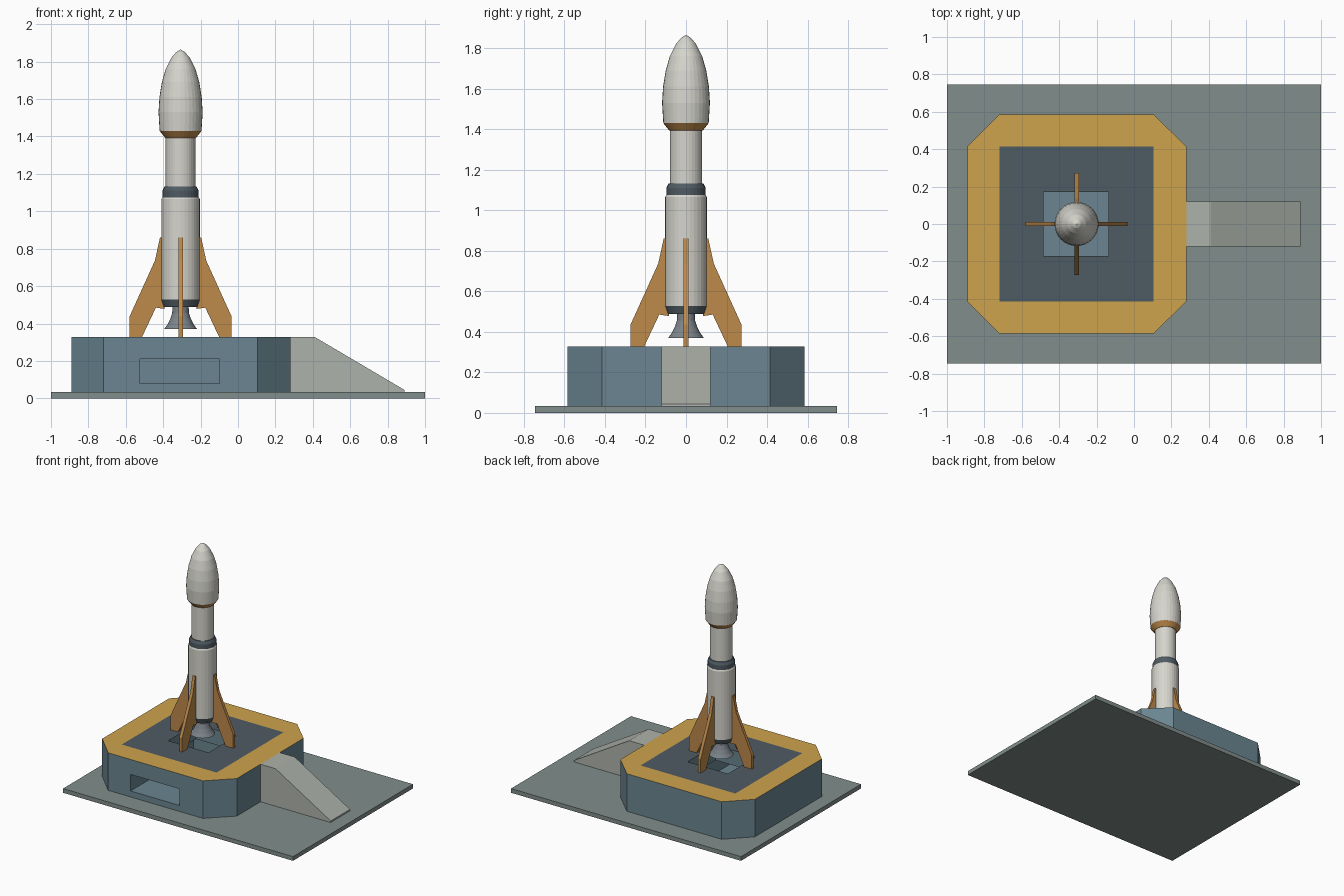
import bpy, bmesh, math

if "Cube" in bpy.data.objects:
    bpy.data.objects.remove(bpy.data.objects["Cube"])

CX = -0.307  # rocket and pad axis


def mat(name, r, g, b):
    m = bpy.data.materials.new(name)
    m.diffuse_color = [(c / 255) ** 2.2 for c in (r, g, b)] + [1]
    m.use_nodes = True
    m.node_tree.nodes["Principled BSDF"].inputs["Base Color"].default_value = m.diffuse_color
    return m


SLAB = mat("slab_grey", 128, 140, 138)
BLUE = mat("pad_blue", 106, 132, 144)
GOLD = mat("trim_gold", 205, 162, 78)
DARK = mat("dark_slate", 80, 91, 99)
RAMP = mat("ramp_grey", 172, 177, 169)
WHITE = mat("rocket_white", 212, 211, 203)
ORANGE = mat("fin_orange", 188, 136, 76)
METAL = mat("nozzle_metal", 124, 132, 138)


def finish(name, bm, *mats):
    bmesh.ops.recalc_face_normals(bm, faces=bm.faces)
    me = bpy.data.meshes.new(name)
    bm.to_mesh(me)
    bm.free()
    ob = bpy.data.objects.new(name, me)
    bpy.context.collection.objects.link(ob)
    for m in mats:
        me.materials.append(m)
    return ob


def box(name, lo, hi, m):
    bm = bmesh.new()
    bmesh.ops.create_cube(bm, size=1)
    for v in bm.verts:
        v.co = [lo[i] if v.co[i] < 0 else hi[i] for i in range(3)]
    return finish(name, bm, m)


def plate(name, profile, thick, m):
    """Extrude an xz profile symmetrically along y."""
    bm = bmesh.new()
    f = bm.faces.new([bm.verts.new((x, -thick / 2, z)) for x, z in profile])
    ext = bmesh.ops.extrude_face_region(bm, geom=[f])
    for v in ext["geom"]:
        if isinstance(v, bmesh.types.BMVert):
            v.co.y = thick / 2
    return finish(name, bm, m)


def lathe(name, profile, m, n=32):
    """Spin (radius, z) points around the rocket axis; zero radius makes a tip."""
    bm = bmesh.new()
    rings = []
    for r, z in profile:
        k = n if r > 0 else 1
        rings.append([bm.verts.new((CX + r * math.cos(2 * math.pi * i / n),
                                    r * math.sin(2 * math.pi * i / n), z)) for i in range(k)])
    for a, b in zip(rings, rings[1:]):
        for i in range(n):
            j = (i + 1) % n
            quad = [a[i % len(a)], a[j % len(a)], b[j % len(b)], b[i % len(b)]]
            bm.faces.new(list(dict.fromkeys(quad)))
    return finish(name, bm, m)


# ground slab
box("base_slab", (-1, -0.745, 0), (1, 0.745, 0.033), SLAB)

# launch platform: chamfered block with gold rim and dark deck on top
X0, X1, Y, Z0, Z1 = -0.72, 0.105, 0.415, 0.033, 0.328
W = 0.17
octagon = [(X0, -Y - W), (X1, -Y - W), (X1 + 0.175, -Y), (X1 + 0.175, Y),
           (X1, Y + W), (X0, Y + W), (X0 - W, Y), (X0 - W, -Y)]
bm = bmesh.new()
low = [bm.verts.new((x, y, Z0)) for x, y in octagon]
top = [bm.verts.new((x, y, Z1)) for x, y in octagon]
deck = [bm.verts.new((x, y, Z1)) for x, y in ((X0, -Y), (X1, -Y), (X1, Y), (X0, Y))]
bm.faces.new(low)
for i in range(8):
    bm.faces.new((low[i], low[(i + 1) % 8], top[(i + 1) % 8], top[i]))
for i in range(4):
    j = (i + 1) % 4
    bm.faces.new((top[2 * i], top[2 * i + 1], deck[j], deck[i])).material_index = 1
    bm.faces.new((top[2 * i + 1], top[(2 * i + 2) % 8], deck[j])).material_index = 1
bm.faces.new(deck).material_index = 2
pad = finish("launch_platform", bm, BLUE, GOLD, DARK)

# flame shaft and front exhaust tunnel
for lo, hi in (((-0.485, -0.172, 0.15), (-0.135, 0.172, 0.5)),
               ((-0.525, -0.8, 0.08), (-0.1, 0.2, 0.21))):
    cutter = box("trench_cutter", lo, hi, BLUE)
    cutter.hide_render = True
    mod = pad.modifiers.new("trench", "BOOLEAN")
    mod.operation, mod.solver, mod.object = "DIFFERENCE", "EXACT", cutter
    bpy.context.view_layer.objects.active = pad
    bpy.ops.object.modifier_apply(modifier=mod.name)
    bpy.data.objects.remove(cutter)

# access ramp
plate("access_ramp", [(0.28, Z0), (0.89, Z0), (0.89, 0.045), (0.41, Z1), (0.28, Z1)], 0.24, RAMP)

# rocket stack, bottom to top
lathe("engine_nozzle", [(0, 0.46), (0.034, 0.455), (0.05, 0.41), (0.08, 0.37), (0.088, 0.37),
                        (0.07, 0.395), (0.055, 0.425), (0.045, 0.455), (0.043, 0.495)], METAL)
lathe("engine_collar", [(0, 0.488), (0.09, 0.488), (0.103, 0.527), (0, 0.527)], DARK)
lathe("lower_stage", [(0, 0.525), (0.103, 0.527), (0.103, 1.065), (0.098, 1.075), (0, 1.075)], WHITE)
lathe("interstage_band", [(0, 1.07), (0.097, 1.073), (0.097, 1.11), (0.086, 1.132), (0, 1.132)], DARK)
lathe("upper_stage", [(0, 1.12), (0.08, 1.12), (0.08, 1.395), (0, 1.395)], WHITE)
lathe("fairing_collar", [(0, 1.393), (0.083, 1.393), (0.112, 1.43), (0, 1.432)], ORANGE)
lathe("nose_fairing", [(0, 1.43), (0.112, 1.43), (0.118, 1.53), (0.113, 1.61), (0.1, 1.69),
                       (0.08, 1.76), (0.05, 1.82), (0.022, 1.852), (0, 1.865)], WHITE)

# four landing fins
fin = [(0.085, 0.86), (0.11, 0.86), (0.137, 0.737), (0.273, 0.437), (0.273, Z1),
       (0.206, Z1), (0.132, 0.485), (0.085, 0.478)]
for i in range(4):
    ob = plate(f"fin_{i + 1}", fin, 0.024, ORANGE)
    ob.location.x = CX
    ob.rotation_euler.z = i * math.pi / 2
